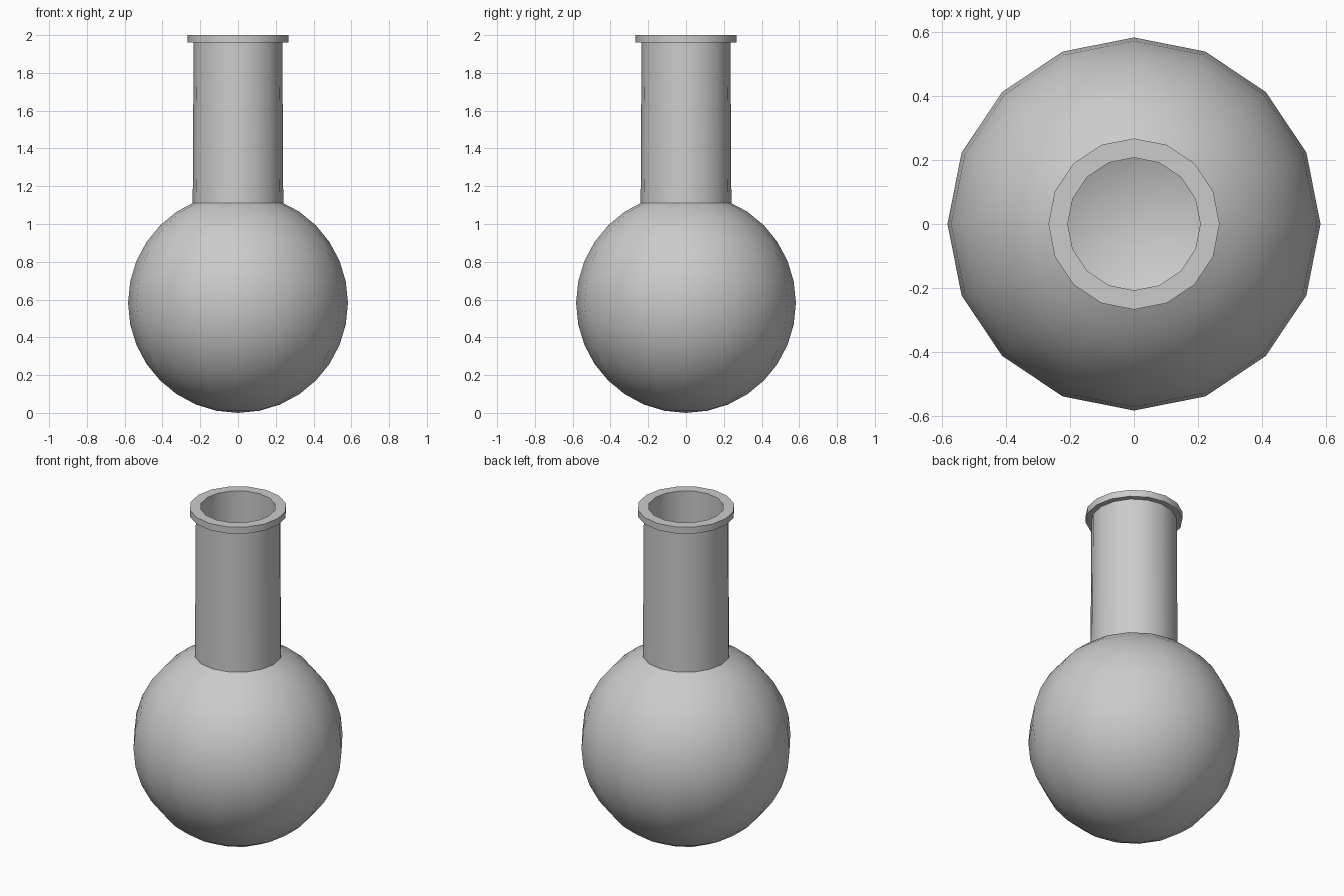
import bpy
import bmesh
from math import sin, cos, pi, radians

SIDES = 16
OUTER, INNER, CENTRE = 0.582, 0.55, 0.582

cube = bpy.data.objects.get("Cube")
if cube:
    bpy.data.objects.remove(cube)

# Pale grey glass
glass = bpy.data.materials.new("pale_grey")
glass.use_nodes = True
colour = (0.6, 0.6, 0.6, 1)
glass.diffuse_color = colour
glass.node_tree.nodes["Principled BSDF"].inputs["Base Color"].default_value = colour


def bulb(radius):
    """Round profile from the bottom pole up to the shoulder."""
    step = pi / SIDES
    return [(radius * sin(i * step), CENTRE - radius * cos(i * step))
            for i in range(SIDES - 2)]


def lathe(name, profile):
    """Spin a profile of (radius, height) pairs about the z axis."""
    bm = bmesh.new()
    verts = [bm.verts.new((r, 0, z)) for r, z in profile]
    edges = [bm.edges.new(pair) for pair in zip(verts, verts[1:])]
    bmesh.ops.spin(bm, geom=verts + edges, cent=(0, 0, 0), axis=(0, 0, 1),
                   angle=2 * pi, steps=SIDES, use_merge=True)
    bmesh.ops.remove_doubles(bm, verts=bm.verts, dist=0.0005)
    bmesh.ops.recalc_face_normals(bm, faces=bm.faces)
    mesh = bpy.data.meshes.new(name)
    bm.to_mesh(mesh)
    bm.free()
    mesh.materials.append(glass)
    obj = bpy.data.objects.new(name, mesh)
    bpy.context.collection.objects.link(obj)
    bpy.ops.object.select_all(action="DESELECT")
    obj.select_set(True)
    bpy.context.view_layer.objects.active = obj
    bpy.ops.object.shade_smooth_by_angle(angle=radians(30))
    return obj


# Outer wall, neck and lip, then back down the inside of the hollow flask
outside = bulb(OUTER) + [(0.24, 1.11), (0.235, 1.96)]
lip = [(0.267, 1.96), (0.267, 2.0), (0.207, 2.0)]
inside = [(0.212, 1.09)] + bulb(INNER)[::-1]
lathe("round_flask", outside + lip + inside)
